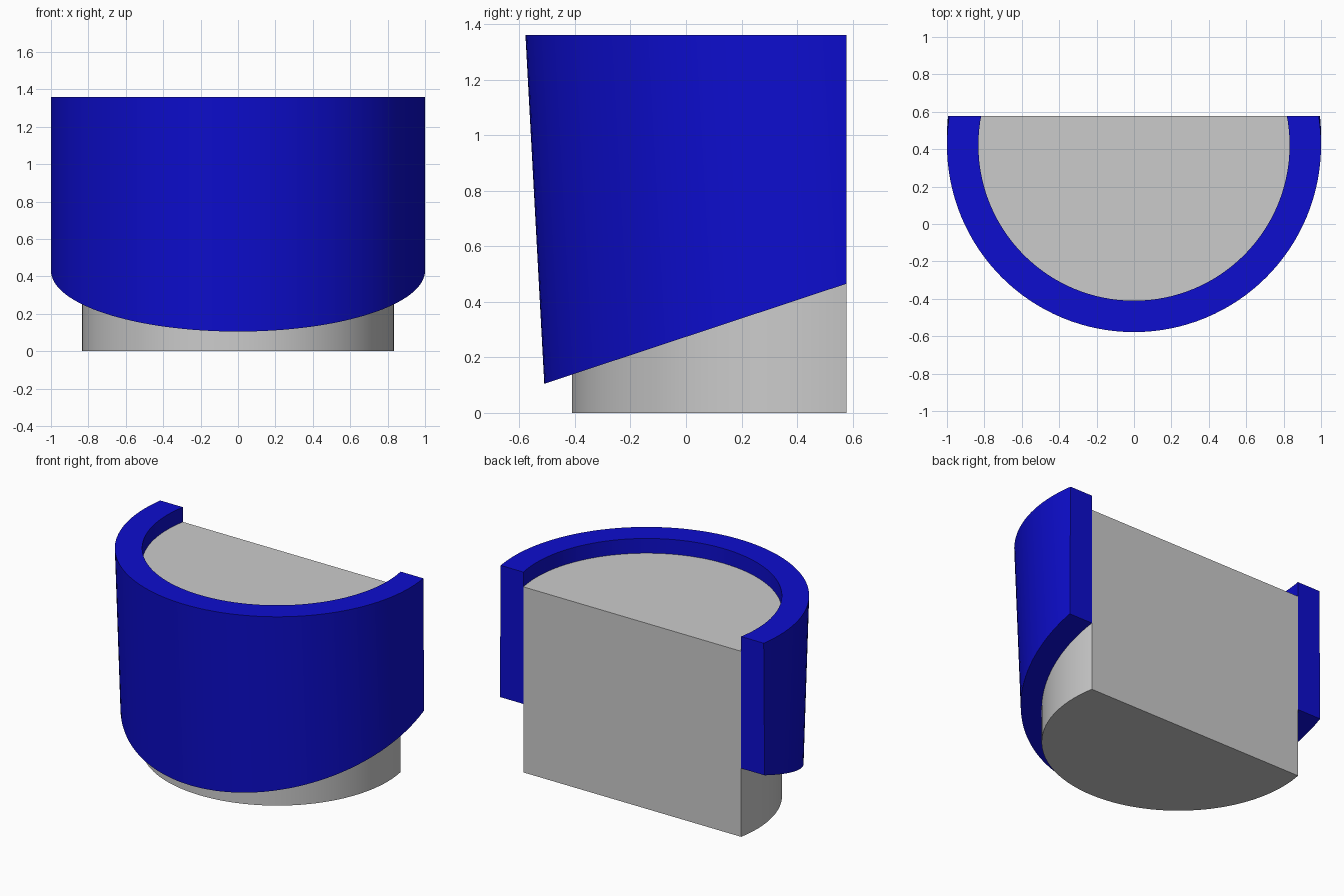
import bpy, bmesh, math

cube = bpy.data.objects.get("Cube")
if cube:
    bpy.data.objects.remove(cube, do_unlink=True)

SEGMENTS = 128
BACK_Y = 0.577      # flat rear plane
CENTRE_Y = 0.422    # axis of the round body
BODY_TOP = 1.26
SLEEVE_TOP = 1.36
LEAN = 0.054        # forward lean of the sleeve's outer wall per unit height


def material(name, colour):
    mat = bpy.data.materials.new(name)
    mat.use_nodes = True
    mat.diffuse_color = (*colour, 1)
    mat.node_tree.nodes["Principled BSDF"].inputs["Base Color"].default_value = (*colour, 1)
    return mat


def ring(bm, radius, z, y):
    verts = []
    for i in range(SEGMENTS):
        a = math.tau * i / SEGMENTS
        verts.append(bm.verts.new((radius * math.cos(a), y + radius * math.sin(a), z)))
    return verts


def bridge(bm, a, b):
    for i in range(SEGMENTS):
        j = (i + 1) % SEGMENTS
        bm.faces.new((a[i], a[j], b[j], b[i]))


def cut(bm, point, normal):
    """Trim away everything on the normal side and cap the opening."""
    geom = bm.verts[:] + bm.edges[:] + bm.faces[:]
    bmesh.ops.bisect_plane(bm, geom=geom, dist=1e-5, plane_co=point,
                           plane_no=normal, clear_outer=True)
    border = [e for e in bm.edges if e.is_boundary]
    bmesh.ops.holes_fill(bm, edges=border, sides=0)


def finish(bm, name, mat):
    bmesh.ops.recalc_face_normals(bm, faces=bm.faces[:])
    mesh = bpy.data.meshes.new(name)
    bm.to_mesh(mesh)
    bm.free()
    mesh.materials.append(mat)
    obj = bpy.data.objects.new(name, mesh)
    bpy.context.collection.objects.link(obj)
    bpy.ops.object.select_all(action='DESELECT')
    obj.select_set(True)
    bpy.context.view_layer.objects.active = obj
    bpy.ops.object.shade_smooth_by_angle(angle=math.radians(25))


grey = material("light grey", (0.6, 0.6, 0.6))
blue = material("deep blue", (0.004, 0.004, 0.62))

# Round body with a flat back
bm = bmesh.new()
low = ring(bm, 0.833, 0, CENTRE_Y)
high = ring(bm, 0.833, BODY_TOP, CENTRE_Y)
bridge(bm, low, high)
bm.faces.new(low)
bm.faces.new(high)
cut(bm, (0, BACK_Y, 0), (0, 1, 0))
finish(bm, "body", grey)

# Leaning sleeve, open at the back, with a sloping lower edge
bm = bmesh.new()
outer_low = ring(bm, 1, 0, CENTRE_Y + LEAN * SLEEVE_TOP)
outer_high = ring(bm, 1, SLEEVE_TOP, CENTRE_Y)
inner_high = ring(bm, 0.832, SLEEVE_TOP, CENTRE_Y)
inner_low = ring(bm, 0.832, 0, CENTRE_Y)
loops = [outer_low, outer_high, inner_high, inner_low]
for k in range(4):
    bridge(bm, loops[k], loops[(k + 1) % 4])
cut(bm, (0, BACK_Y, 0), (0, 1, 0))
cut(bm, (0, -0.51, 0.105), (0, 0.331, -1))
finish(bm, "sleeve", blue)
